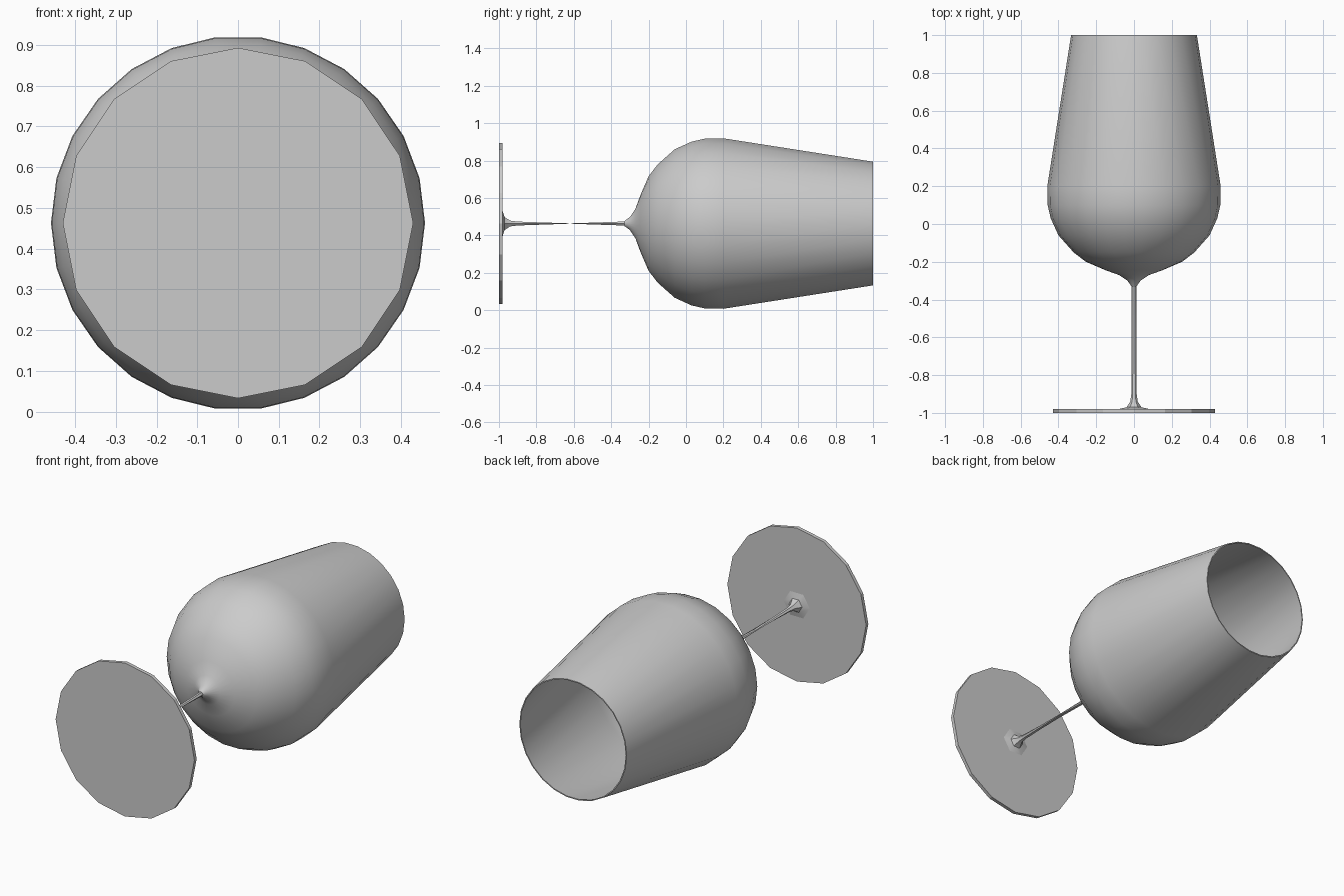
import bpy
import bmesh
from math import cos, sin, pi, radians

cube = bpy.data.objects.get("Cube")
if cube:
    bpy.data.objects.remove(cube, do_unlink=True)

AXIS_Z = 0.463  # height of the glass axis, which lies along y

glass = bpy.data.materials.new("plain_grey")
glass.use_nodes = True
GREY = (0.6, 0.6, 0.6, 1)
glass.diffuse_color = GREY
glass.node_tree.nodes["Principled BSDF"].inputs["Base Color"].default_value = GREY


def loft(name, rings, sides, angle, cap_start=True, cap_end=True):
    """Skin elliptical rings (y, x radius, z radius) along the y axis."""
    bm = bmesh.new()
    loops = []
    for y, rx, rz in rings:
        loops.append([bm.verts.new((rx * cos(2 * pi * i / sides), y,
                                    AXIS_Z + rz * sin(2 * pi * i / sides)))
                      for i in range(sides)])
    for a, b in zip(loops, loops[1:]):
        for i in range(sides):
            j = (i + 1) % sides
            bm.faces.new((a[i], a[j], b[j], b[i]))
    if cap_start:
        bm.faces.new(loops[0])
    if cap_end:
        bm.faces.new(loops[-1])
    bmesh.ops.recalc_face_normals(bm, faces=bm.faces)
    mesh = bpy.data.meshes.new(name)
    bm.to_mesh(mesh)
    bm.free()
    mesh.materials.append(glass)
    obj = bpy.data.objects.new(name, mesh)
    bpy.context.collection.objects.link(obj)
    bpy.ops.object.select_all(action='DESELECT')
    obj.select_set(True)
    bpy.context.view_layer.objects.active = obj
    bpy.ops.object.shade_smooth_by_angle(angle=radians(angle))
    return obj


# Foot: flat faceted disc
loft("foot", [(-1, 0.43, 0.43), (-0.98, 0.43, 0.43)], 16, 20)

# Stem: flares at the foot, flattened to a blade in the middle
loft("stem", [(-0.981, 0.085, 0.08), (-0.97, 0.04, 0.04), (-0.94, 0.02, 0.018),
              (-0.9, 0.014, 0.012), (-0.62, 0.012, 0.001),
              (-0.34, 0.012, 0.012), (-0.31, 0.014, 0.014)], 6, 35)

# Bowl: outer wall up to the rim, then back down the inside
outer = [(-0.33, 0.013), (-0.3, 0.035), (-0.27, 0.08), (-0.245, 0.15),
         (-0.2, 0.255), (-0.15, 0.32), (-0.06, 0.4), (0.03, 0.441),
         (0.1, 0.457), (0.2, 0.459), (1, 0.333)]
WALL = 0.006
inner = [(y, r - WALL) for y, r in reversed(outer[4:])]
inner += [(-0.235, 0.15), (-0.25, 0.06)]
loft("bowl", [(y, r, r) for y, r in outer + inner], 26, 40)
